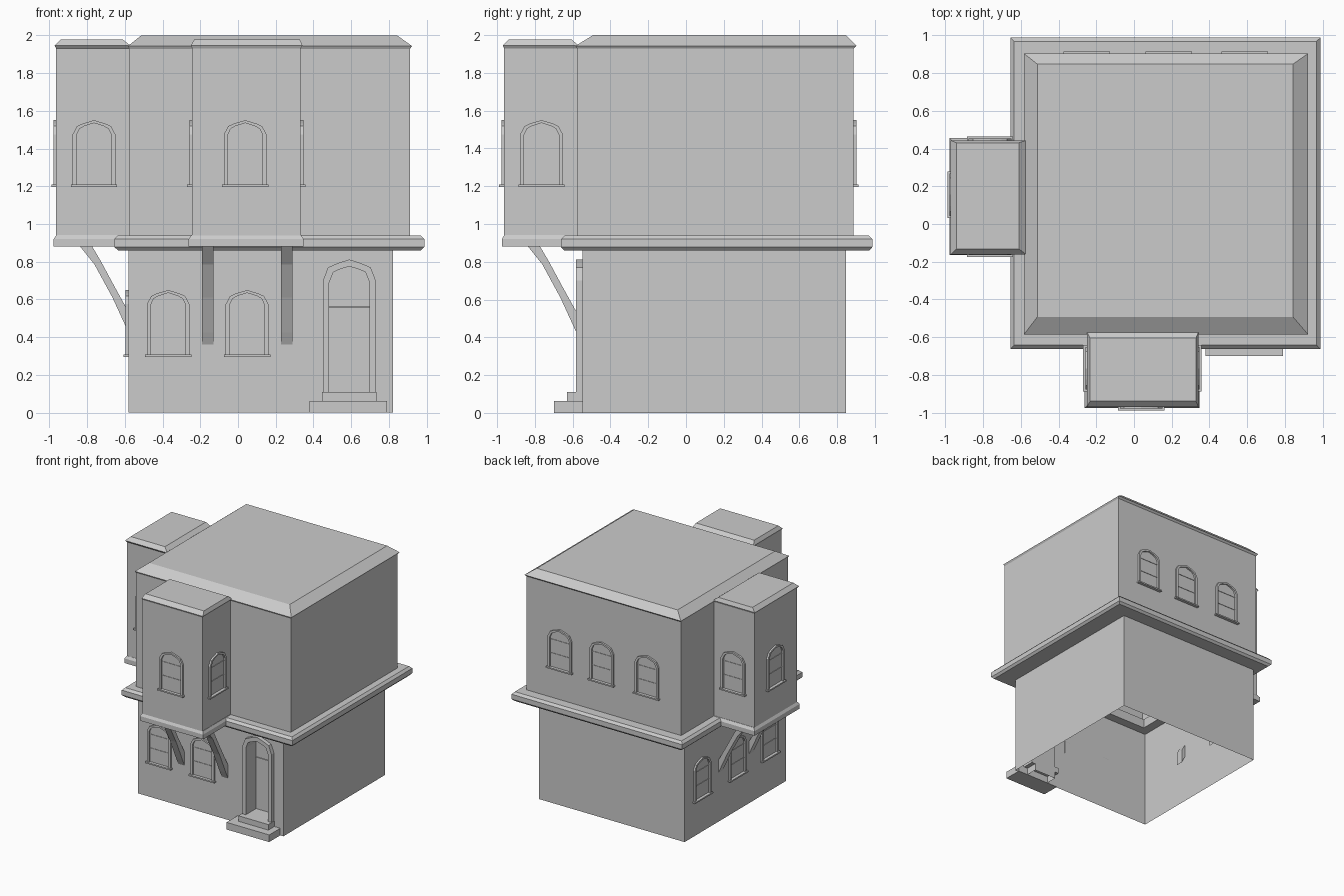
import bpy, bmesh

if "Cube" in bpy.data.objects:
    bpy.data.objects.remove(bpy.data.objects["Cube"])

stone = bpy.data.materials.new("plain_grey")
stone.diffuse_color = (0.6, 0.6, 0.6, 1)
stone.use_nodes = True
stone.node_tree.nodes["Principled BSDF"].inputs["Base Color"].default_value = stone.diffuse_color


def make(name, bm):
    bmesh.ops.remove_doubles(bm, verts=bm.verts, dist=0.0005)
    bmesh.ops.recalc_face_normals(bm, faces=bm.faces)
    me = bpy.data.meshes.new(name)
    bm.to_mesh(me)
    bm.free()
    me.materials.append(stone)
    ob = bpy.data.objects.new(name, me)
    bpy.context.collection.objects.link(ob)
    return ob


def face(bm, pts):
    return bm.faces.new([bm.verts.new(p) for p in pts])


def rect(r):
    x0, x1, y0, y1, z = r
    return [(x0, y0, z), (x1, y0, z), (x1, y1, z), (x0, y1, z)]


def stack(name, rings, bottom=True, top=True, loop=False):
    """Rectangular rings (x0, x1, y0, y1, z) joined from bottom to top."""
    bm = bmesh.new()
    pairs = list(zip(rings, rings[1:])) + ([(rings[-1], rings[0])] if loop else [])
    for a, b in pairs:
        a, b = rect(a), rect(b)
        for i in range(4):
            j = (i + 1) % 4
            face(bm, [a[i], a[j], b[j], b[i]])
    if bottom:
        face(bm, rect(rings[0]))
    if top:
        face(bm, rect(rings[-1]))
    return make(name, bm)


def box(name, x0, x1, y0, y1, z0, z1):
    return stack(name, [(x0, x1, y0, y1, z0), (x0, x1, y0, y1, z1)])


def on(side, u, d, z):
    """Point on a wall: u along it, d outward from the centre."""
    return {"front": (u, -d, z), "back": (u, d, z),
            "left": (-d, u, z), "right": (d, u, z)}[side]


def mirrored(half):
    """Half outline from foot to peak -> whole arch, left foot to right foot."""
    return [(-x, z) for x, z in half] + [(x, z) for x, z in reversed(half[:-1])]


def arch_frame(name, side, u, d, z, outer, inner, depth):
    bm = bmesh.new()
    o, i = mirrored(outer), mirrored(inner)
    P = lambda p, e: on(side, u + p[0], d + e, z + p[1])
    for k in range(len(o) - 1):
        face(bm, [P(o[k], depth), P(o[k + 1], depth), P(i[k + 1], depth), P(i[k], depth)])
        face(bm, [P(o[k], 0), P(o[k + 1], 0), P(o[k + 1], depth), P(o[k], depth)])
        face(bm, [P(i[k], 0), P(i[k + 1], 0), P(i[k + 1], depth), P(i[k], depth)])
    for k in (0, -1):
        face(bm, [P(o[k], 0), P(o[k], depth), P(i[k], depth), P(i[k], 0)])
    return make(name, bm)


def wall_box(name, side, u, d, hw, d0, d1, z0, z1):
    a, b = on(side, u - hw, d + d0, z0), on(side, u + hw, d + d1, z1)
    lo, hi = [min(p) for p in zip(a, b)], [max(p) for p in zip(a, b)]
    return box(name, lo[0], hi[0], lo[1], hi[1], z0, z1)


WIN_OUT = [(.113, 0), (.113, .275), (.09, .318), (.06, .332), (0, .35)]
WIN_IN = [(.093, 0), (.093, .27), (.077, .304), (.053, .318), (0, .335)]


def window(side, u, d, z):
    arch_frame("window_frame", side, u, d, z, WIN_OUT, WIN_IN, .015)
    wall_box("window_sill", side, u, d, .123, 0, .026, z - .004, z + .008)
    for h in (.125, .245):
        wall_box("window_bar", side, u, d, .093, 0, .004, z + h, z + h + .004)


# lower storey walls, open below, with the arched door recess in the front
DX = .59
DOOR_OUT = [(.14, .11), (.14, .70), (.113, .77), (.06, .793), (0, .812)]
DOOR_IN = [(.107, .0), (.107, .69), (.085, .745), (.045, .762), (0, .775)]
X0, X1, Y0, Y1, H = -.58, .82, -.548, .848, .87
bm = bmesh.new()
c = [(X0, Y0), (X0, Y1), (X1, Y1), (X1, Y0)]
for a, b in zip(c, c[1:]):
    face(bm, [(*a, 0), (*b, 0), (*b, H), (*a, H)])
door = [(DX + x, z) for x, z in mirrored(DOOR_IN)]
outline = [(X0, 0)] + door + [(X1, 0), (X1, H), (X0, H)]
face(bm, [(x, Y0, z) for x, z in outline])
YD = -.44
for a, b in zip(door, door[1:]):
    face(bm, [(a[0], Y0, a[1]), (b[0], Y0, b[1]), (b[0], YD, b[1]), (a[0], YD, a[1])])
face(bm, [(x, YD, z) for x, z in door])
make("lower_walls", bm)

# door surround, transom and steps
door_in_frame = [(.107, .11)] + DOOR_IN[1:]
arch_frame("door_frame", "front", DX, -Y0, 0, DOOR_OUT, door_in_frame, .035)
box("door_transom", DX - .107, DX + .107, YD - .008, YD, .556, .562)
box("upper_step", .445, .733, -.63, YD, .06, .11)
box("lower_step", .38, .79, -.70, -.54, 0, .062)

# ledge ring between the storeys
stack("ledge", [(-.635, .97, -.645, .97, .86), (-.655, .987, -.662, .987, .878),
                (-.655, .987, -.662, .987, .92), (-.635, .968, -.642, .968, .94),
                (-.50, .75, -.47, .77, .94), (-.50, .75, -.47, .77, .86)],
      bottom=False, top=False, loop=True)

# upper storey with hipped flat roof
stack("upper_storey", [(-.575, .912, -.577, .887, .94), (-.575, .912, -.577, .887, 1.928),
                       (-.583, .922, -.585, .903, 1.943), (-.512, .842, -.492, .847, 2.0)],
      bottom=False)

# front bay: base moulding, walls and roof
stack("front_bay_base", [(-.262, .347, -.975, -.57, .88), (-.262, .347, -.975, -.57, .92),
                         (-.247, .335, -.962, -.57, .942)])
stack("front_bay", [(-.243, .332, -.963, -.57, .94), (-.243, .332, -.963, -.57, 1.93),
                    (-.25, .342, -.97, -.57, 1.945), (-.232, .328, -.938, -.605, 1.977)])

# left bay
stack("left_bay_base", [(-.977, -.57, -.165, .455, .88), (-.977, -.57, -.165, .455, .92),
                        (-.962, -.57, -.152, .44, .942)])
stack("left_bay", [(-.963, -.57, -.15, .437, .94), (-.963, -.57, -.15, .437, 1.93),
                   (-.973, -.57, -.162, .443, 1.945), (-.94, -.61, -.132, .43, 1.977)])

# bay windows
window("front", .038, .963, 1.2)
window("right", -.765, .332, 1.2)
window("left", -.765, .243, 1.2)
window("left", .155, .963, 1.2)
window("front", -.763, .15, 1.2)
window("back", -.763, .437, 1.2)
# upper back windows
for u in (-.25, .185, .587):
    window("back", u, .887, 1.2)
# lower windows
for u in (-.37, .048):
    window("front", u, .548, .3)
for u in (.614, .13, -.315):
    window("left", u, .58, .3)

# curved brackets under the bays
PROFILE = [(.84, .885), (.76, .785), (.665, .61), (.58, .425), (.545, .355),
           (.545, .47), (.58, .535), (.655, .67), (.725, .80), (.775, .885)]


def bracket(side, u):
    bm = bmesh.new()
    n = len(PROFILE)
    for i in range(n // 2 - 1):  # side faces as strips
        q = [PROFILE[i], PROFILE[i + 1], PROFILE[n - 2 - i], PROFILE[n - 1 - i]]
        for s in (-.031, .031):
            face(bm, [on(side, u + s, d, z) for d, z in q])
    for a, b in zip(PROFILE, PROFILE[1:] + PROFILE[:1]):
        face(bm, [on(side, u - .031, *a), on(side, u + .031, *a),
                  on(side, u + .031, *b), on(side, u - .031, *b)])
    make("bracket", bm)


for u in (-.16, .258):
    bracket("front", u)
for u in (-.065, .353):
    bracket("left", u)
